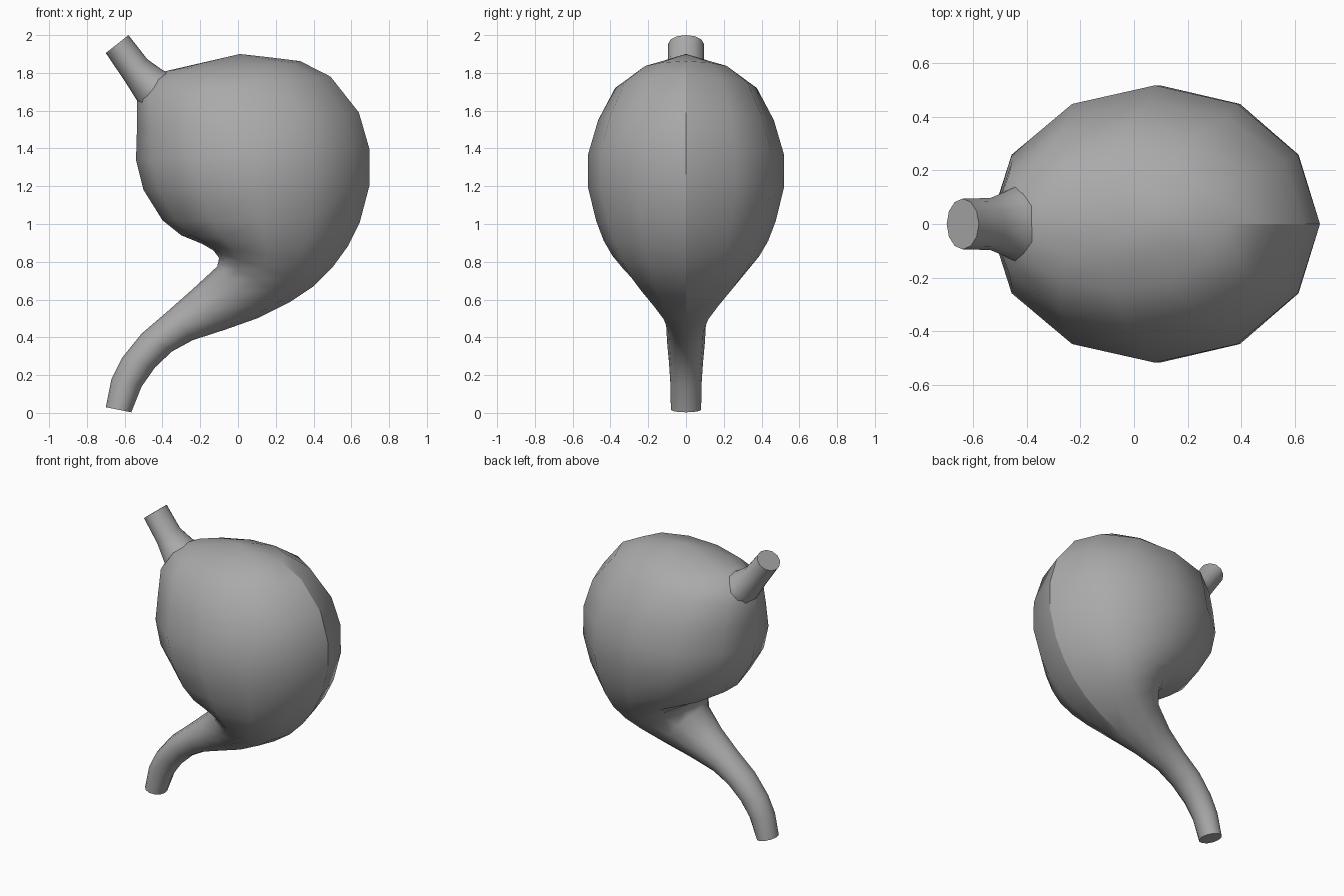
import bpy, bmesh, math
from mathutils import Vector

if "Cube" in bpy.data.objects:
    bpy.data.objects.remove(bpy.data.objects["Cube"])

SIDES = 12
flesh = bpy.data.materials.new("soft grey")
flesh.diffuse_color = (0.4, 0.4, 0.4, 1)
flesh.use_nodes = True
flesh.node_tree.nodes["Principled BSDF"].inputs["Base Color"].default_value = flesh.diffuse_color


def loft(name, stations, tip=None, crease=None):
    """Skin elliptical rings; station = left x, left z, right x, right z, half depth."""
    bm = bmesh.new()
    rings = []
    for lx, lz, rx, rz, depth in stations:
        left, right = Vector((lx, 0, lz)), Vector((rx, 0, rz))
        mid, half = (left + right) / 2, (right - left) / 2
        ring = []
        for i in range(SIDES):
            a = 2 * math.pi * i / SIDES
            ring.append(bm.verts.new(mid + half * math.cos(a)
                                     + Vector((0, depth * math.sin(a), 0))))
        rings.append(ring)
    for a, b in zip(rings, rings[1:]):
        for i in range(SIDES):
            j = (i + 1) % SIDES
            bm.faces.new((a[i], a[j], b[j], b[i]))
    bm.faces.new(rings[0][::-1])
    if tip:
        top = bm.verts.new(tip)
        for i in range(SIDES):
            bm.faces.new((rings[-1][i], rings[-1][(i + 1) % SIDES], top))
    else:
        bm.faces.new(rings[-1])
    # sharp ridge along the outer curve
    if crease:
        for k in range(*crease):
            bm.edges.get((rings[k][0], rings[k + 1][0])).smooth = False
    bmesh.ops.recalc_face_normals(bm, faces=bm.faces)
    for f in bm.faces:
        f.smooth = True
    mesh = bpy.data.meshes.new(name)
    bm.to_mesh(mesh)
    bm.free()
    mesh.materials.append(flesh)
    obj = bpy.data.objects.new(name, mesh)
    bpy.context.collection.objects.link(obj)
    bpy.ops.object.select_all(action='DESELECT')
    obj.select_set(True)
    bpy.context.view_layer.objects.active = obj
    bpy.ops.object.shade_smooth_by_angle(angle=math.radians(50), keep_sharp_edges=True)
    return obj


# Pouch with its curved outlet, from the lower end up to the crown
loft("stomach_pouch", [
    (-.70, .03, -.565, .003, .08),
    (-.67, .18, -.51, .14, .083),
    (-.615, .29, -.44, .24, .09),
    (-.51, .42, -.35, .325, .10),
    (-.37, .54, -.24, .385, .105),
    (-.24, .655, -.07, .44, .135),
    (-.11, .775, .10, .50, .20),
    (-.10, .82, .28, .59, .275),
    (-.13, .86, .40, .67, .335),
    (-.19, .895, .50, .77, .39),
    (-.30, .94, .58, .88, .435),
    (-.40, 1.02, .645, 1.01, .475),
    (-.50, 1.18, .695, 1.20, .518),
    (-.54, 1.34, .695, 1.40, .518),
    (-.535, 1.51, .64, 1.59, .465),
    (-.535, 1.66, .49, 1.78, .375),
    (-.47, 1.76, .33, 1.862, .25),
    (-.38, 1.81, .17, 1.882, .14),
], tip=(.01, 0, 1.90), crease=(6, 16))

# Inlet tube, flaring where it meets the pouch
loft("inlet_tube", [
    (-.45, 1.52, -.20, 1.76, .20),
    (-.545, 1.67, -.395, 1.812, .125),
    (-.595, 1.75, -.48, 1.872, .097),
    (-.70, 1.905, -.58, 2.0, .095),
])
